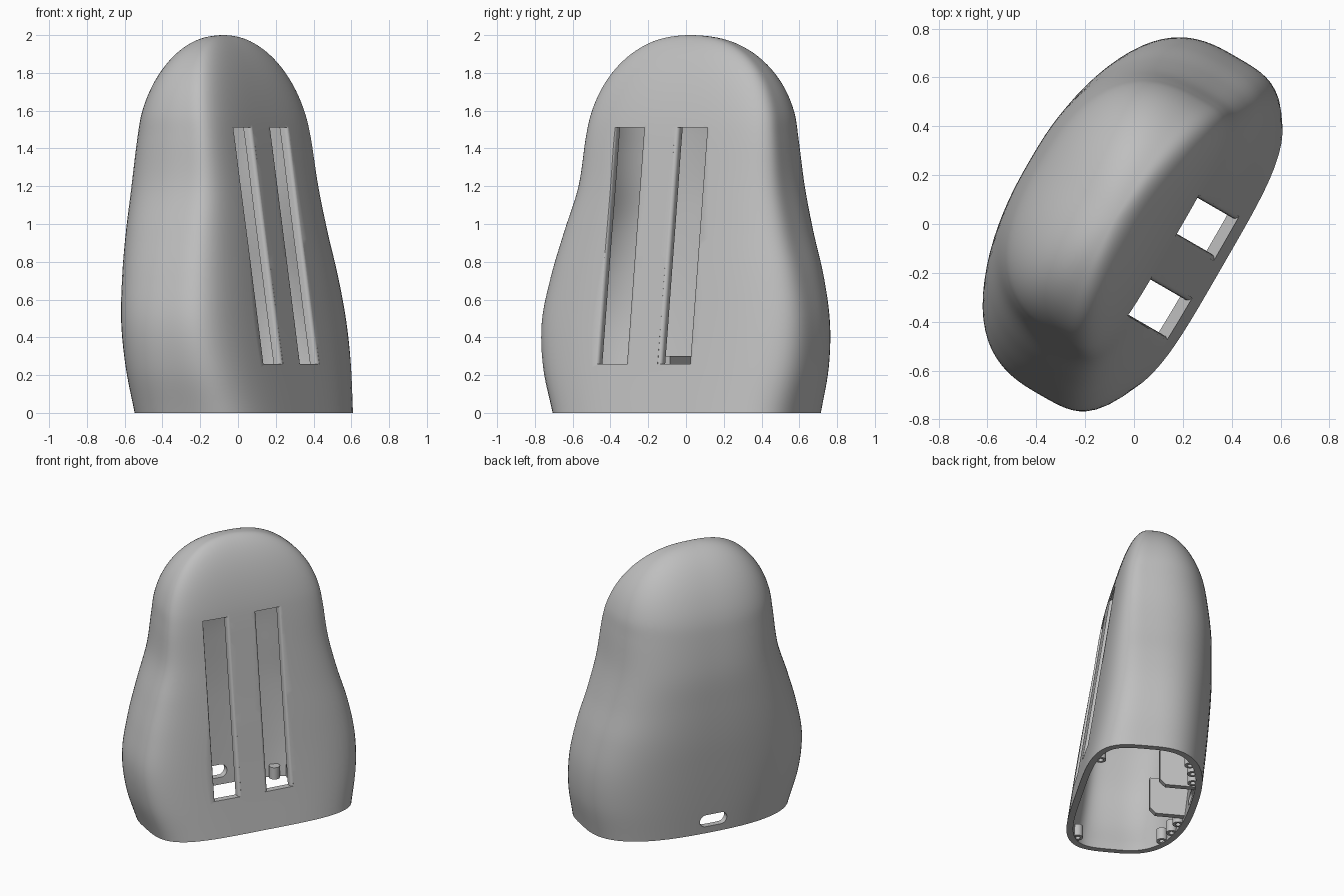
import bpy, bmesh, math
from mathutils import Matrix, Vector

if "Cube" in bpy.data.objects:
    bpy.data.objects.remove(bpy.data.objects["Cube"])

# Local frame: x = width, y = outward from the slotted face; turned in plan
TURN = Matrix(((0.5, 0.866, 0, 0), (0.866, -0.5, 0, 0), (0, 0, 1, 0), (0, 0, 0, 1)))
SIDES, STEPS, WALL = 96, 6, 0.045
BACK_SQUARENESS = 2.6
COLOUR = (0.52, 0.52, 0.52, 1)

grey = bpy.data.materials.new("plain grey")
grey.use_nodes = True
grey.diffuse_color = COLOUR
grey.node_tree.nodes["Principled BSDF"].inputs["Base Color"].default_value = COLOUR

# height, half width, front depth, back depth, width centre, depth centre, front squareness
ROWS = [
    (0, .725, .4, .425, .025, 0, 4), (.24, .785, .361, .45, .01, 0, 4),
    (.48, .797, .324, .472, 0, 0, 4), (.72, .752, .289, .49, 0, 0, 4),
    (.96, .68, .253, .498, 0, 0, 4), (1.2, .612, .218, .497, .01, 0, 4)]


# Domed head above the neck, leaning on with the front face
def dome(degrees):
    t = math.radians(degrees)
    k, h = math.cos(t), math.sin(t)
    wide = math.copysign((1 - h ** 2.3) ** (1 / 2.3), k)
    return (1.45 + .55 * h, (.58 - .05 * h) * wide, .182 * k, (.47 - .13 * h) * k,
            .01 - .03 * (1 - k), -.078 * h, 2.4 + 1.6 * abs(k))


ROWS += [dome(d) for d in range(0, 91, 15)]


def spline(a, b, c, d, t):
    return b + t * (c - a + t * (2 * a - 5 * b + 4 * c - d + t * (3 * (b - c) + d - a))) / 2


def smooth_rows():
    first = tuple(2 * p - q for p, q in zip(ROWS[0], ROWS[1]))
    pts = [first] + ROWS + [dome(105)]
    for i in range(len(ROWS) - 1):
        for k in range(STEPS):
            yield [spline(*v, k / STEPS) for v in zip(*pts[i:i + 4])]


def section(row):
    z, a, f, b, cu, s, square = row
    for i in range(SIDES):
        t = 2 * math.pi * i / SIDES
        c, n = math.cos(t), math.sin(t)
        p, depth = (square, f) if n > 0 else (min(BACK_SQUARENESS, square), b)
        k = (abs(c) ** p + abs(n) ** p) ** (-1 / p)
        yield Vector((cu + a * c * k, s + depth * n * k, z))


def make(name, bm, helper=False):
    bm.transform(TURN)
    bmesh.ops.recalc_face_normals(bm, faces=bm.faces)
    mesh = bpy.data.meshes.new(name)
    bm.to_mesh(mesh)
    bm.free()
    mesh.materials.append(grey)
    obj = bpy.data.objects.new(name, mesh)
    bpy.context.collection.objects.link(obj)
    obj.hide_render = helper
    return obj


def select(obj):
    bpy.ops.object.select_all(action='DESELECT')
    obj.select_set(True)
    bpy.context.view_layer.objects.active = obj


def smooth(obj):
    select(obj)
    bpy.ops.object.shade_smooth_by_angle(angle=math.radians(35))


def loft(rings, cap):
    bm = bmesh.new()
    loops = [[bm.verts.new(p) for p in ring] for ring in rings]
    for lo, hi in zip(loops, loops[1:]):
        for i in range(len(lo)):
            j = (i + 1) % len(lo)
            bm.faces.new((lo[i], lo[j], hi[j], hi[i]))
    if cap:
        bm.faces.new(loops[0])
        bm.faces.new(loops[-1])
    return bm, loops


# Hollow shell, open at the base
bm, loops = loft([list(section(r)) for r in smooth_rows()], False)
tip = bm.verts.new((ROWS[-1][4], ROWS[-1][5], ROWS[-1][0]))
for i in range(SIDES):
    bm.faces.new((loops[-1][i], loops[-1][(i + 1) % SIDES], tip))
shell = make("shell", bm)
solid = shell.modifiers.new("wall", 'SOLIDIFY')
solid.thickness, solid.offset = WALL, -1
select(shell)
bpy.ops.object.convert(target='MESH')
for v in shell.data.vertices:  # level base rim
    if v.co.z < .02:
        v.co.z = 0


# Slot cutters with rounded lips, leaning with the front face
def slot_profile():
    half, lip = .085, .02
    right = [(half, -.13)]
    for i in range(6):
        t = math.pi / 2 * i / 5
        right.append((half + lip * (1 - math.cos(t)), lip * (math.sin(t) - 1)))
    right.append((half + lip, .12))
    return right + [(-x, y) for x, y in reversed(right)]


cutters = []
for side, centre in (("right", -.248), ("left", .138)):
    rings = [[(centre + x, face + y, z) for x, y in slot_profile()]
             for z, face in ((.26, .356), (1.51, .173))]
    cutters.append(make(side + "_slot_cutter", loft(rings, True)[0], True))

# Cable port cutter: a rounded oblong through the back
port = []
for i in range(24):
    t = 2 * math.pi * (i + .5) / 24
    port.append((math.copysign(.055, math.cos(t)) + .045 * math.cos(t),
                 .095 + .045 * math.sin(t)))
rings = [[(x, y, z) for x, z in port] for y in (-.6, -.25)]
cutters.append(make("cable_port_cutter", loft(rings, True)[0], True))

for cutter in cutters:
    cut = shell.modifiers.new(cutter.name, 'BOOLEAN')
    cut.operation, cut.solver, cut.object = 'DIFFERENCE', 'EXACT', cutter
select(shell)
bpy.ops.object.convert(target='MESH')
for cutter in cutters:
    bpy.data.objects.remove(cutter)
smooth(shell)


# Hollow screw posts just inside the base rim
def post(name, u, front):
    a, f, b, cu = ROWS[0][1:5]
    p, depth = (4, f) if front else (BACK_SQUARENESS, -b)
    n = depth * (1 - abs((u - cu) / a) ** p) ** (1 / p)
    n -= math.copysign(WALL + .02, depth)
    rings = []
    for r, h in ((.018, .07), (.018, .004), (.037, .004), (.037, .09)):
        rings.append([(u + r * math.cos(t * math.pi / 10),
                       n + r * math.sin(t * math.pi / 10), h) for t in range(20)])
    smooth(make(name, loft(rings, True)[0]))


for i, u in enumerate((-.5, -.38, -.26, .3, .42, .53)):
    post(f"back_post_{i + 1}", u, False)
for name, u in (("right", -.55), ("left", .5)):
    post(f"front_post_{name}", u, True)

# Two bracket ribs beside the cable port, with a chamfered inner corner
for name, u in (("right", -.2), ("left", .19)):
    outline = [(-.39, .03), (-.18, .03), (-.14, .07), (-.14, .3), (-.42, .3)]
    rings = [[(u + d, y, z) for y, z in outline] for d in (-.02, .02)]
    make(f"bracket_rib_{name}", loft(rings, True)[0])
